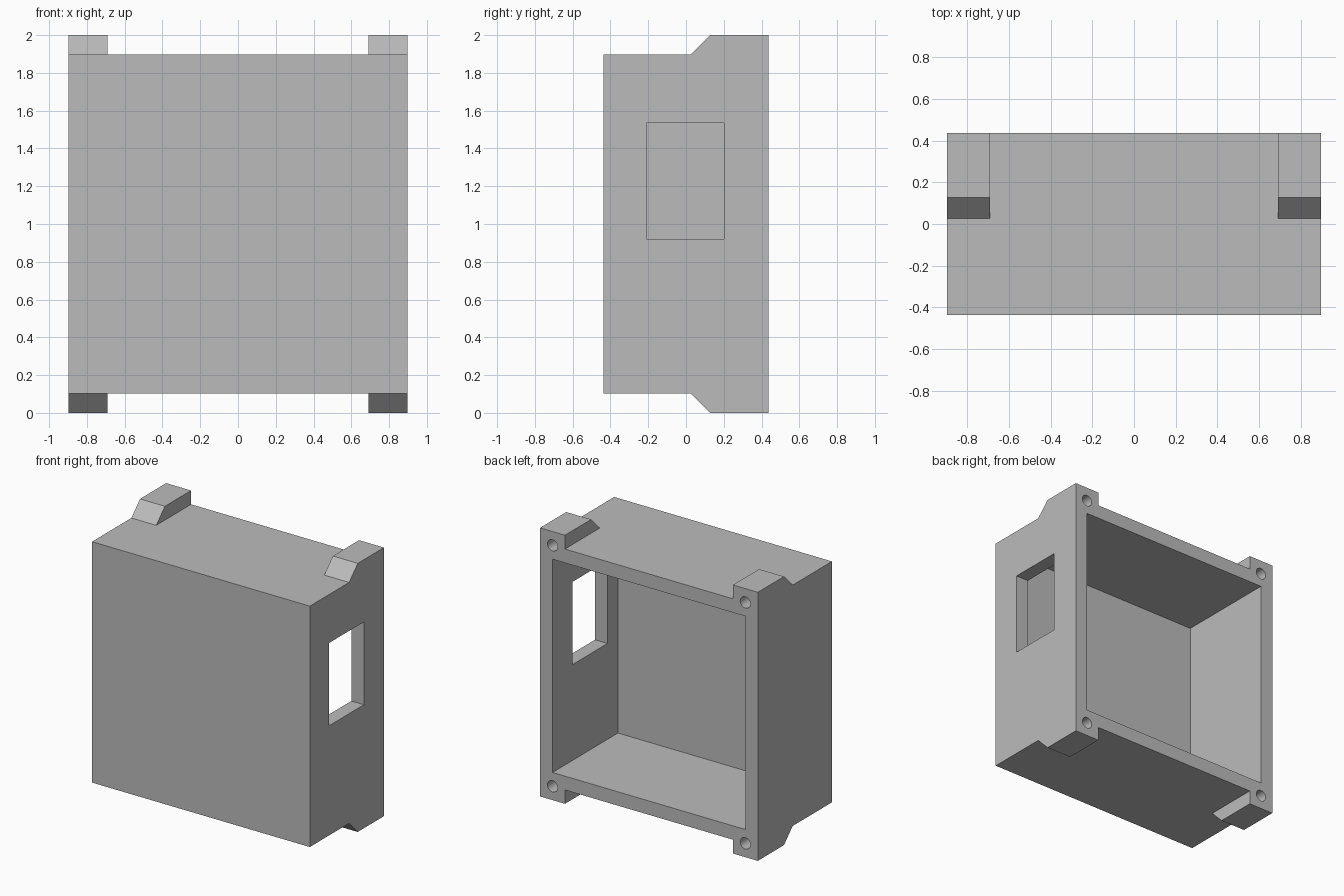
import bpy
import bmesh
import math
from mathutils import Matrix, Vector

old = bpy.data.objects.get("Cube")
if old:
    bpy.data.objects.remove(old, do_unlink=True)

HX, HY = 0.897, 0.436            # half width and half depth of the case
BOTTOM, TOP = 0.103, 1.897       # case without its mounting tabs
WALL = 0.103
TAB = 0.205

grey = bpy.data.materials.new("plain grey")
grey.use_nodes = True
grey.diffuse_color = (0.5, 0.5, 0.5, 1)
grey.node_tree.nodes["Principled BSDF"].inputs["Base Color"].default_value = grey.diffuse_color


def finish(name, bm):
    bmesh.ops.recalc_face_normals(bm, faces=bm.faces)
    mesh = bpy.data.meshes.new(name)
    bm.to_mesh(mesh)
    bm.free()
    mesh.materials.append(grey)
    obj = bpy.data.objects.new(name, mesh)
    bpy.context.collection.objects.link(obj)
    return obj


def box(name, low, high):
    low, high = Vector(low), Vector(high)
    bm = bmesh.new()
    bmesh.ops.create_cube(bm, size=1, matrix=Matrix.Translation((low + high) / 2)
                          @ Matrix.Diagonal((*(high - low), 1)))
    return finish(name, bm)


def prism(name, profile, x0, x1):
    """Extrude a (y, z) profile along x."""
    bm = bmesh.new()
    face = bm.faces.new([bm.verts.new((x0, y, z)) for y, z in profile])
    side = bmesh.ops.extrude_face_region(bm, geom=[face])["geom"]
    verts = [v for v in side if isinstance(v, bmesh.types.BMVert)]
    bmesh.ops.translate(bm, verts=verts, vec=(x1 - x0, 0, 0))
    return finish(name, bm)


def combine(target, tool, operation):
    mod = target.modifiers.new(operation.lower(), "BOOLEAN")
    mod.operation, mod.solver, mod.object = operation, "EXACT", tool
    bpy.context.view_layer.objects.active = target
    bpy.ops.object.modifier_apply(modifier=mod.name)
    bpy.data.objects.remove(tool, do_unlink=True)


case = box("enclosure", (-HX, -HY, BOTTOM), (HX, HY, TOP))
corners = [(sx, sz) for sx in (-1, 1) for sz in (-1, 1)]

# Chamfered mounting tabs, sunk into the corners of the case
for sx, sz in corners:
    profile = [(y, 1 + sz * z) for y, z in
               ((HY, 0.85), (HY, 1), (0.128, 1), (0.026, 0.897), (0.026, 0.85))]
    combine(case, prism("mounting_tab", profile, sx * (HX - TAB), sx * HX), "UNION")

# Cavity open at the back
combine(case, box("cavity", (-HX + WALL, -HY + WALL, BOTTOM + WALL),
                  (HX - WALL, HY + 0.2, TOP - WALL)), "DIFFERENCE")

# Window through the left wall
combine(case, box("window", (HX - 0.2, -0.21, 0.92), (HX + 0.1, 0.2, 1.536)), "DIFFERENCE")

# Blind screw holes in the back of the tabs
for sx, sz in corners:
    bm = bmesh.new()
    place = (Matrix.Translation((sx * (HX - WALL), HY, 1 + sz * (1 - WALL)))
             @ Matrix.Rotation(math.pi / 2, 4, "X"))
    bmesh.ops.create_cone(bm, cap_ends=True, segments=32, radius1=0.042, radius2=0.042,
                          depth=0.6, matrix=place)
    combine(case, finish("screw_hole", bm), "DIFFERENCE")

bpy.ops.object.select_all(action="DESELECT")
case.select_set(True)
bpy.context.view_layer.objects.active = case
bpy.ops.object.shade_smooth_by_angle(angle=math.radians(30))
